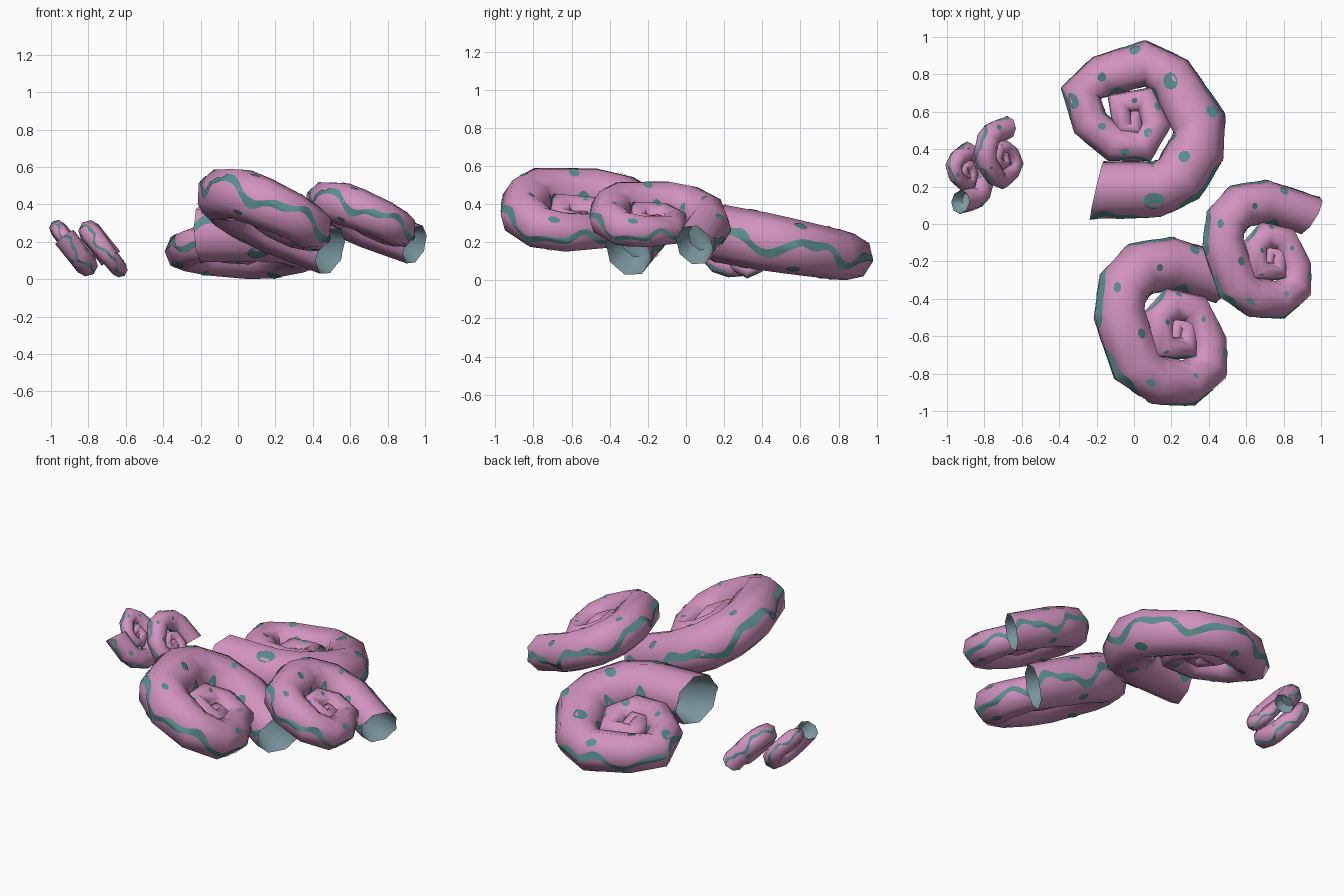
import bpy, math
from mathutils import Vector

if "Cube" in bpy.data.objects:
    bpy.data.objects.remove(bpy.data.objects["Cube"])

SIDES = 8


def material(name, rgb):
    m = bpy.data.materials.new(name)
    m.diffuse_color = (*rgb, 1)
    m.use_nodes = True
    m.node_tree.nodes["Principled BSDF"].inputs["Base Color"].default_value = m.diffuse_color
    return m


PINK = material("pink shell", (0.645, 0.29, 0.52))
TEAL = material("teal markings", (0.10, 0.27, 0.27))
MOUTH = material("blue grey mouth", (0.195, 0.31, 0.35))

# spiral centre lines seen from above, mouth first: x, y, tube radius
WIDE = [(-.20, .18, .155), (.12, .185, .152), (.24, .24, .152), (.335, .40, .152),
        (.35, .54, .146), (.19, .79, .132), (.06, .86, .124), (-.17, .79, .116),
        (-.285, .70, .11), (-.235, .54, .10), (-.10, .425, .095), (.05, .415, .09),
        (.12, .53, .08), (.06, .665, .08), (-.08, .645, .075), (-.055, .51, .06),
        (.01, .50, .05), (.01, .60, .03)]
TALL = [(.945, .045, .11), (.70, .12, .118), (.565, .095, .12), (.49, .01, .12),
        (.475, -.10, .12), (.55, -.335, .116), (.64, -.39, .112), (.78, -.405, .103),
        (.865, -.335, .096), (.865, -.23, .089), (.80, -.08, .08), (.70, -.065, .078),
        (.645, -.12, .074), (.66, -.25, .07), (.77, -.25, .062), (.77, -.16, .052),
        (.72, -.15, .04), (.72, -.22, .025)]


def mesh_object(name, verts, faces, mats, ids=None):
    me = bpy.data.meshes.new(name)
    me.from_pydata([tuple(v) for v in verts], [], faces)
    for m in mats:
        me.materials.append(m)
    if ids:
        me.polygons.foreach_set("material_index", ids)
    ob = bpy.data.objects.new(name, me)
    bpy.context.collection.objects.link(ob)
    return ob


def smooth(ob, angle):
    bpy.ops.object.select_all(action='DESELECT')
    ob.select_set(True)
    bpy.context.view_layer.objects.active = ob
    bpy.ops.object.shade_smooth_by_angle(angle=math.radians(angle))


def shell(name, pts, radii, normal, spot):
    n = normal.normalized()
    count = len(pts)
    tang = [(pts[min(i + 1, count - 1)] - pts[max(i - 1, 0)]).normalized() for i in range(count)]
    outs = [t.cross(n).normalized() for t in tang]
    outs[0] = outs[0] - tang[0] * .25      # the mouth is cut at a slant
    dist = [0.0]
    for a, b in zip(pts, pts[1:]):
        dist.append(dist[-1] + (b - a).length)

    def corner(i, k, f=1.0):
        a = k * math.tau / SIDES
        return pts[i] + (outs[i] * math.cos(a) + n * math.sin(a)) * radii[i] * f

    # tapered coiled tube with a recessed mouth
    verts = [corner(i, k) for i in range(count) for k in range(SIDES)]
    verts += [corner(0, k, .68) + tang[0] * radii[0] * 1.1 for k in range(SIDES)]
    faces, ids = [], []
    base = count * SIDES
    for k in range(SIDES):
        j = (k + 1) % SIDES
        for i in range(count - 1):
            faces.append((i * SIDES + j, i * SIDES + k, (i + 1) * SIDES + k, (i + 1) * SIDES + j))
            ids.append(0)
        faces.append((k, j, base + j, base + k))
        ids.append(1)
    faces.append(tuple(base + k for k in range(SIDES)))
    faces.append(tuple((count - 1) * SIDES + k for k in range(SIDES))[::-1])
    ids += [1, 0]
    smooth(mesh_object(name, verts, faces, [PINK, MOUTH], ids), 65)

    # point just above the faceted tube at distance d and angle a
    def surface(d, a, lift=1.03):
        d = min(max(d, 0), dist[-1] - 1e-5)
        i = max(q for q in range(count - 1) if dist[q] <= d)
        f = (d - dist[i]) / (dist[i + 1] - dist[i])
        s = (a % math.tau) / math.tau * SIDES
        k, g = int(s), s - int(s)
        ring = [corner(q, k, lift).lerp(corner(q, k + 1, lift), g) for q in (i, i + 1)]
        return ring[0].lerp(ring[1], f)

    # wavy stripes along the outer and inner sides
    size = radii[0]
    steps, rows = 150, 5
    for label, middle in (("outer", 0), ("inner", math.pi)):
        v, fc = [], []
        for s in range(steps + 1):
            d = dist[-1] * .95 * s / steps
            mid = middle + .30 * math.sin(d / size * 2.5) + .14 * math.sin(d / size * 5.3)
            half = .17 + .03 * math.sin(d / size * 7)
            for r in range(rows):
                v.append(surface(d, mid + half * (r / (rows - 1) * 2 - 1)))
        for s in range(steps):
            for r in range(rows - 1):
                p = s * rows + r
                fc.append((p + 1, p, p + rows, p + rows + 1))
        smooth(mesh_object(f"{name}_{label}_stripe", v, fc, [TEAL]), 65)

    # round spots above and below the stripe
    v, fc = [], []
    d, q = size * 1.9, 0
    while d < dist[-1] * .9:
        i = max(w for w in range(count - 1) if dist[w] <= d)
        for sign in (1, -1):
            angle = sign * (1.75 if q % 2 else .95)
            rad = radii[i] * spot * (.85 if q % 3 else 1.2)
            centre = len(v)
            v.append(surface(d, angle, 1.035))
            for e in range(10):
                t = e * math.tau / 10
                v.append(surface(d + rad * math.cos(t), angle + rad / radii[i] * math.sin(t), 1.035))
            for e in range(10):
                fc.append((centre, centre + 1 + e, centre + 1 + (e + 1) % 10))
        d += radii[i] * 1.65
        q += 1
    smooth(mesh_object(name + "_spots", v, fc, [TEAL]), 65)


def sloped(name, path, z0, b, c, x0, y0, spot):
    pts = [Vector((x, y, z0 + b * (x - x0) + c * (y - y0))) for x, y, r in path]
    shell(name, pts, [p[2] for p in path], Vector((-b, -c, 1)), spot)


# three large shells
sloped("back_shell", WIDE, .245, 0, -.18, -.20, .18, .27)
sloped("right_shell", TALL, .405, -.431, -.135, .48, -.10, .18)
front = [((x - .36) / .82 - .22, (y - .235) / .82 - .07, r / .82) for x, y, r in TALL]
sloped("front_shell", front, .45, -.47, -.17, -.08, -.48, .17)


# two small, steeply tilted shells
def small(name, centre, turn):
    u, w = Vector((.62, 0, -.785)), Vector((0, 1, 0))
    s, a = .385, math.radians(turn)
    pts = []
    for x, y, r in WIDE:
        x, y = (x - .05) * s, (y - .505) * s
        pts.append(Vector(centre) + u * (x * math.cos(a) - y * math.sin(a))
                   + w * (x * math.sin(a) + y * math.cos(a)))
    shell(name, pts, [p[2] * s * 1.04 for p in WIDE], u.cross(w), .2)


small("small_left_shell", (-.88, .255, .165), 8)
small("small_right_shell", (-.722, .37, .165), 192)
